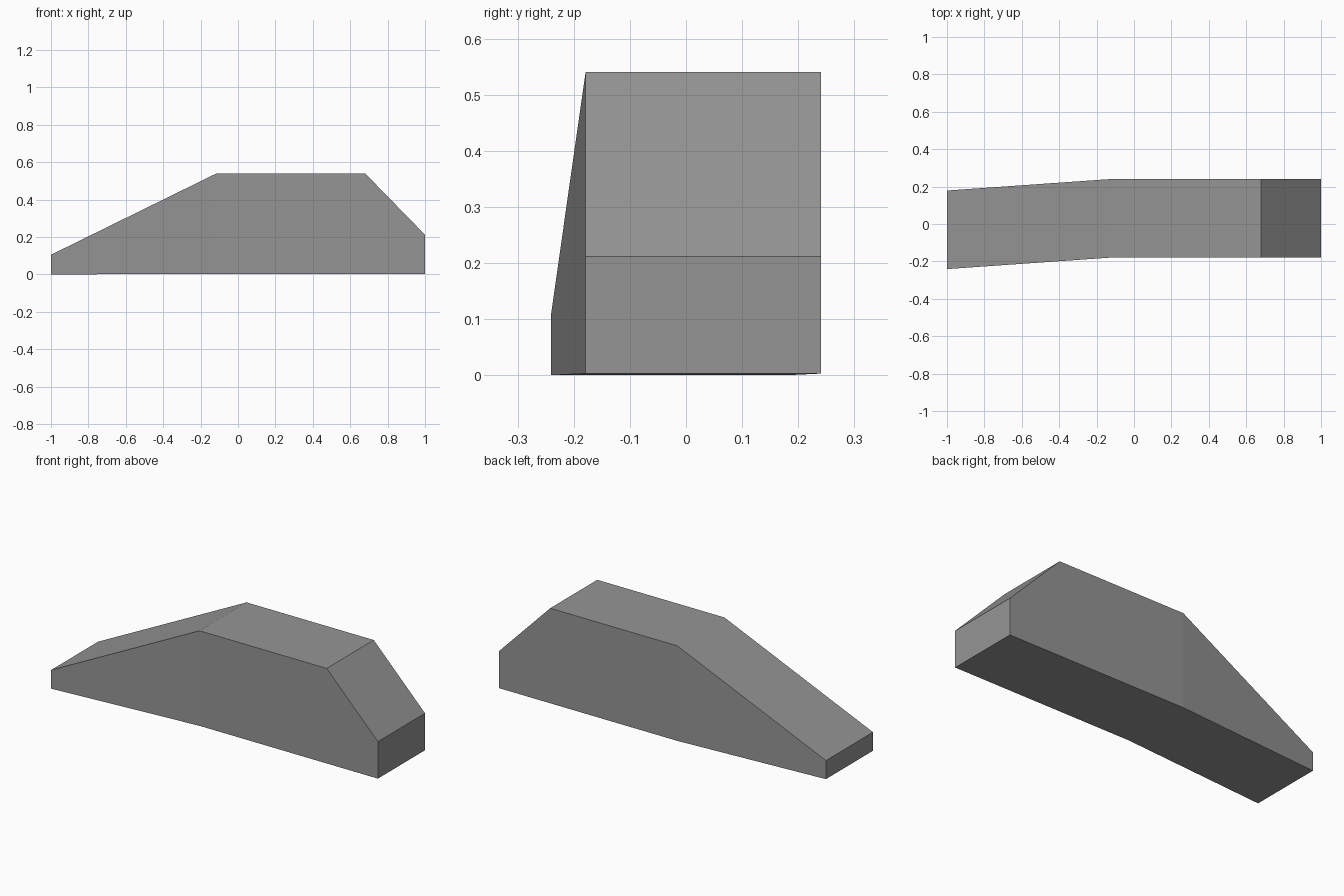
import bpy
import bmesh

cube = bpy.data.objects.get("Cube")
if cube:
    bpy.data.objects.remove(cube, do_unlink=True)

# Single flat grey
grey = bpy.data.materials.new("mid_grey")
grey.use_nodes = True
colour = (0.3, 0.3, 0.3, 1)
grey.diffuse_color = colour
grey.node_tree.nodes["Principled BSDF"].inputs["Base Color"].default_value = colour

# Cross-sections along the length: x, centre y, bottom z, top z
half_width = 0.21
sections = [
    (-1.0, -0.031, 0.0, 0.105),
    (-0.115, 0.031, 0.003, 0.54),
    (0.68, 0.031, 0.003, 0.54),
    (1.0, 0.031, 0.003, 0.212),
]

# Loft the wedge body through the rectangular sections
bm = bmesh.new()
rings = []
for x, y, low, high in sections:
    corners = [(-1, low), (1, low), (1, high), (-1, high)]
    rings.append([bm.verts.new((x, y + side * half_width, z)) for side, z in corners])

for a, b in zip(rings, rings[1:]):
    for i in range(4):
        j = (i + 1) % 4
        bm.faces.new((a[i], a[j], b[j], b[i]))

# End caps
bm.faces.new(rings[0])
bm.faces.new(rings[-1])
bmesh.ops.recalc_face_normals(bm, faces=bm.faces)

mesh = bpy.data.meshes.new("wedge_body")
bm.to_mesh(mesh)
bm.free()
mesh.materials.append(grey)
body = bpy.data.objects.new("wedge_body", mesh)
bpy.context.collection.objects.link(body)
